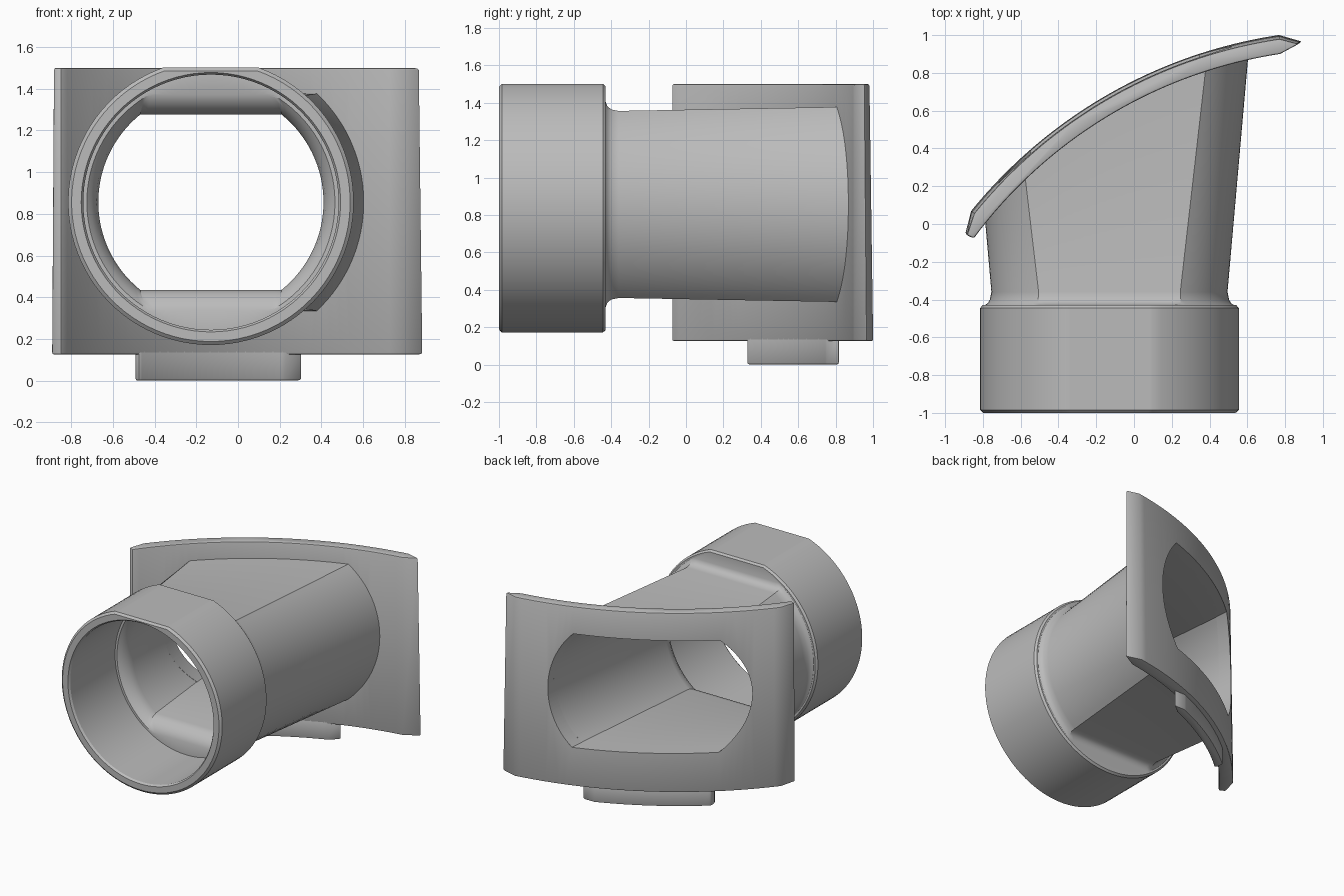
import bpy, bmesh, math

cube = bpy.data.objects.get("Cube")
if cube:
    bpy.data.objects.remove(cube, do_unlink=True)

CX, CZ = -0.13, 0.856              # pipe axis
AX, AY, R = 1.15, -1.56, 2.589     # centre and back radius of the curved plate
FRONT = R - 0.1

grey = bpy.data.materials.new("plain grey")
grey.use_nodes = True
grey.diffuse_color = (0.5, 0.5, 0.5, 1)
grey.node_tree.nodes["Principled BSDF"].inputs["Base Color"].default_value = (0.5, 0.5, 0.5, 1)


def make_object(name, bm):
    bmesh.ops.recalc_face_normals(bm, faces=bm.faces)
    mesh = bpy.data.meshes.new(name)
    bm.to_mesh(mesh)
    bm.free()
    mesh.materials.append(grey)
    obj = bpy.data.objects.new(name, mesh)
    bpy.context.collection.objects.link(obj)
    return obj


def activate(obj):
    bpy.ops.object.select_all(action='DESELECT')
    obj.select_set(True)
    bpy.context.view_layer.objects.active = obj


def section_angles(r, low, top):
    """Angles round a circle, with fixed counts between the flat corners."""
    a = math.asin(top / r) if top < r else 0.9
    b = math.asin(low / r) if low < r else 0.9
    stops = [(-b, a, 32), (a, math.pi - a, 20),
             (math.pi - a, math.pi + b, 32), (math.pi + b, 2 * math.pi - b, 20)]
    return [s + (e - s) * i / n for s, e, n in stops for i in range(n)]


def ring(bm, y, r, low, top):
    return [bm.verts.new((CX + r * math.cos(t), y, CZ + max(-low, min(top, r * math.sin(t)))))
            for t in section_angles(r, low, top)]


def outer_size(y):
    return 0.625 + 0.088 * (y + 0.36), 0.5 + 0.018 * (y + 0.36)


def bore_size(y):
    return 0.54 + 0.088 * (y + 0.33), 0.42 + 0.013 * (y + 0.33)


def plate_ring(bm, size):
    """End ring of the tube, following the curve of the plate."""
    verts = []
    count = len(section_angles(1, 0.5, 0.5))
    for i in range(count):
        y = 0.5
        for _ in range(12):
            r, h = size(y)
            t = section_angles(r, h, h)[i]
            x = CX + r * math.cos(t)
            y = AY + math.sqrt((FRONT + 0.03) ** 2 - (x - AX) ** 2)
        verts.append(bm.verts.new((x, y, CZ + max(-h, min(h, r * math.sin(t))))))
    return verts


def bridge(bm, a, b):
    for i in range(len(a)):
        j = (i + 1) % len(a)
        bm.faces.new((a[i], a[j], b[j], b[i]))


# Pipe: round collar with a flat top, then a flaring tube with flat top and bottom
outside = [(-1, 0.668, 0.668, 0.63), (-0.985, 0.685, 0.685, 0.645),
           (-0.445, 0.685, 0.685, 0.645), (-0.43, 0.672, 0.672, 0.632),
           (-0.43, 0.66, 0.55, 0.55), (-0.42, 0.645, 0.525, 0.525),
           (-0.4, 0.633, 0.508, 0.508), (-0.36, 0.625, 0.5, 0.5)]
inside = [(-0.33, 0.54, 0.42, 0.42), (-0.38, 0.55, 0.435, 0.435),
          (-0.42, 0.575, 0.475, 0.475), (-0.44, 0.595, 0.515, 0.515),
          (-0.44, 0.612, 0.612, 0.612), (-0.985, 0.612, 0.612, 0.612),
          (-1, 0.622, 0.622, 0.622)]
bm = bmesh.new()
rings = [ring(bm, *p) for p in outside]
rings += [plate_ring(bm, outer_size), plate_ring(bm, bore_size)]
rings += [ring(bm, *p) for p in inside]
for k in range(len(rings)):
    bridge(bm, rings[k], rings[(k + 1) % len(rings)])
pipe = make_object("pipe_with_collar", bm)

# Helper that cuts the bore through the plate
bm = bmesh.new()
ends = []
for y in (-0.33, 1.3):
    r, h = bore_size(y)
    ends.append(ring(bm, y, r, h, h))
    bm.faces.new(ends[-1])
bridge(bm, *ends)
cutter = make_object("bore_cutter", bm)
cutter.hide_render = True


def curved_slab(name, z0, z1, back, back_span, front_span, tip_span, draft):
    """Arc-shaped slab with pointed ends; angles in degrees about the arc centre."""
    def arc(r, a, b, n=40):
        return [(r, a + (b - a) * i / n) for i in range(n + 1)]
    mid = (back + FRONT) / 2

    def outline(d):
        return (arc(back - d, *back_span) + [(mid - d / 2, tip_span[1])]
                + arc(FRONT, *reversed(front_span)) + [(mid - d / 2, tip_span[0] + d * 20)])
    bm = bmesh.new()
    loops = []
    for z, d in ((z0, 0), (z1, draft)):
        pts = [(r, math.radians(a)) for r, a in outline(d)]
        loops.append([bm.verts.new((AX + r * math.cos(a), AY + r * math.sin(a), z)) for r, a in pts])
        bm.faces.new(loops[-1])
    bridge(bm, *loops)
    obj = make_object(name, bm)
    bevel = obj.modifiers.new("soft edges", 'BEVEL')
    bevel.width = 0.01
    bevel.segments = 2
    bevel.limit_method = 'ANGLE'
    activate(obj)
    bpy.ops.object.modifier_apply(modifier=bevel.name)
    return obj


# Curved saddle plate and the locating tab under it
plate = curved_slab("saddle_plate", 0.125, 1.5, R, (98.5, 141), (98.7, 143.4), (95.9, 143.6), 0.02)
tab = curved_slab("locating_tab", 0, 0.15, R - 0.035, (111.5, 130), (111.7, 130.8), (109.5, 130.6), 0)

cut = plate.modifiers.new("bore", 'BOOLEAN')
cut.operation = 'DIFFERENCE'
cut.solver = 'EXACT'
cut.object = cutter
activate(plate)
bpy.ops.object.modifier_apply(modifier=cut.name)
bpy.data.objects.remove(cutter, do_unlink=True)

for obj in (pipe, plate, tab):
    activate(obj)
    bpy.ops.object.shade_smooth_by_angle(angle=math.radians(30))
